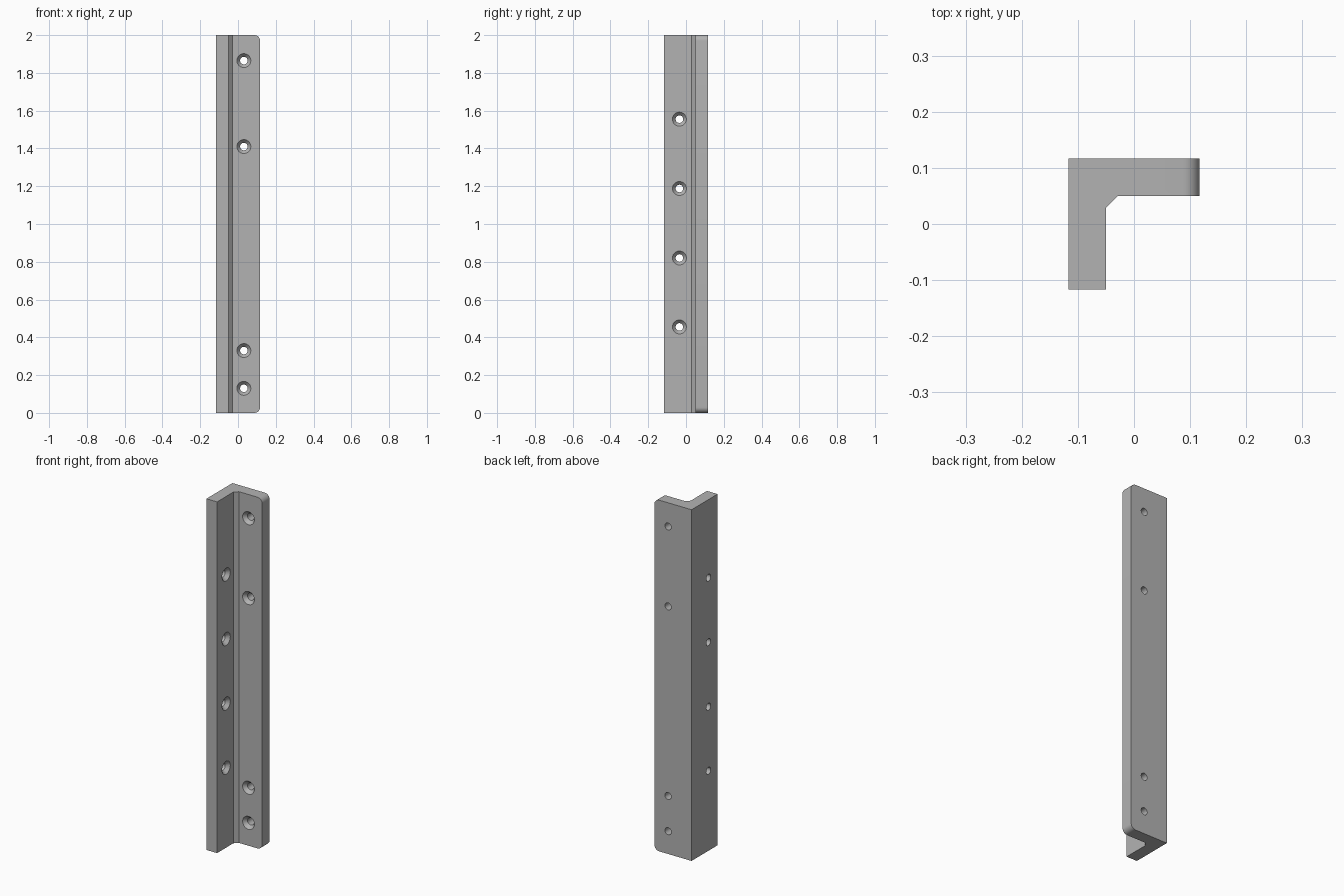
import bpy
import bmesh
from math import pi
from mathutils import Matrix, Vector

cube = bpy.data.objects.get("Cube")
if cube:
    bpy.data.objects.remove(cube, do_unlink=True)

HALF, INNER, CHAMFER, LENGTH = 0.117, 0.05, 0.021, 2.0
CORNER, BORE, SINK, SINK_DEPTH = 0.03, 0.02, 0.037, 0.02

steel = bpy.data.materials.new("plain grey metal")
steel.use_nodes = True
grey = (0.45, 0.45, 0.45, 1)
steel.diffuse_color = grey
steel.node_tree.nodes["Principled BSDF"].inputs["Base Color"].default_value = grey


def new_object(name, bm):
    bmesh.ops.recalc_face_normals(bm, faces=bm.faces)
    mesh = bpy.data.meshes.new(name)
    bm.to_mesh(mesh)
    bm.free()
    mesh.materials.append(steel)
    obj = bpy.data.objects.new(name, mesh)
    bpy.context.collection.objects.link(obj)
    return obj


# Angle profile with a chamfered inner corner, extruded upward
profile = [(-HALF, -HALF), (-INNER, -HALF), (-INNER, INNER - CHAMFER),
           (-INNER + CHAMFER, INNER), (HALF, INNER), (HALF, HALF), (-HALF, HALF)]
bm = bmesh.new()
base = bm.faces.new([bm.verts.new((x, y, 0)) for x, y in profile])
top = bmesh.ops.extrude_face_region(bm, geom=[base])["geom"]
bmesh.ops.translate(bm, vec=(0, 0, LENGTH),
                    verts=[v for v in top if isinstance(v, bmesh.types.BMVert)])

# Rounded outer corners of the rear flange
ends = [e for e in bm.edges if all(v.co.x > HALF - 0.001 for v in e.verts)
        and abs(e.verts[0].co.z - e.verts[1].co.z) < 0.001]
bmesh.ops.bevel(bm, geom=ends, offset=CORNER, segments=8, profile=0.5, affect='EDGES')
bracket = new_object("angle_bracket", bm)


# Countersunk drill shape: cone mouth followed by a straight bore
def add_drill(bm, mouth, rotation):
    slope = (SINK - BORE) / SINK_DEPTH
    lip = 0.005
    rings = []
    for depth, radius in [(-lip, SINK + lip * slope), (SINK_DEPTH, BORE), (0.1, BORE)]:
        ring = bmesh.ops.create_circle(bm, segments=32, radius=radius)["verts"]
        matrix = Matrix.Translation(mouth) @ rotation @ Matrix.Translation((0, 0, depth))
        bmesh.ops.transform(bm, matrix=matrix, verts=ring)
        rings.append(ring)
    for a, b in zip(rings, rings[1:]):
        for i in range(len(a)):
            j = (i + 1) % len(a)
            bm.faces.new((a[i], a[j], b[j], b[i]))
    bm.faces.new(rings[0])
    bm.faces.new(rings[-1])


bm = bmesh.new()
for z in (0.13, 0.33, 1.41, 1.865):
    add_drill(bm, Vector((0.031, INNER, z)), Matrix.Rotation(-pi / 2, 4, 'X'))
for z in (0.455, 0.82, 1.188, 1.555):
    add_drill(bm, Vector((-INNER, -0.035, z)), Matrix.Rotation(-pi / 2, 4, 'Y'))
drills = new_object("hole_cutters", bm)
drills.hide_render = True

# Cut the holes, then remove the cutters
cut = bracket.modifiers.new("screw_holes", 'BOOLEAN')
cut.operation = 'DIFFERENCE'
cut.solver = 'EXACT'
cut.object = drills
bpy.context.view_layer.objects.active = bracket
bracket.select_set(True)
bpy.ops.object.modifier_apply(modifier=cut.name)
bpy.data.objects.remove(drills, do_unlink=True)
bpy.ops.object.shade_smooth_by_angle(angle=pi / 6)
